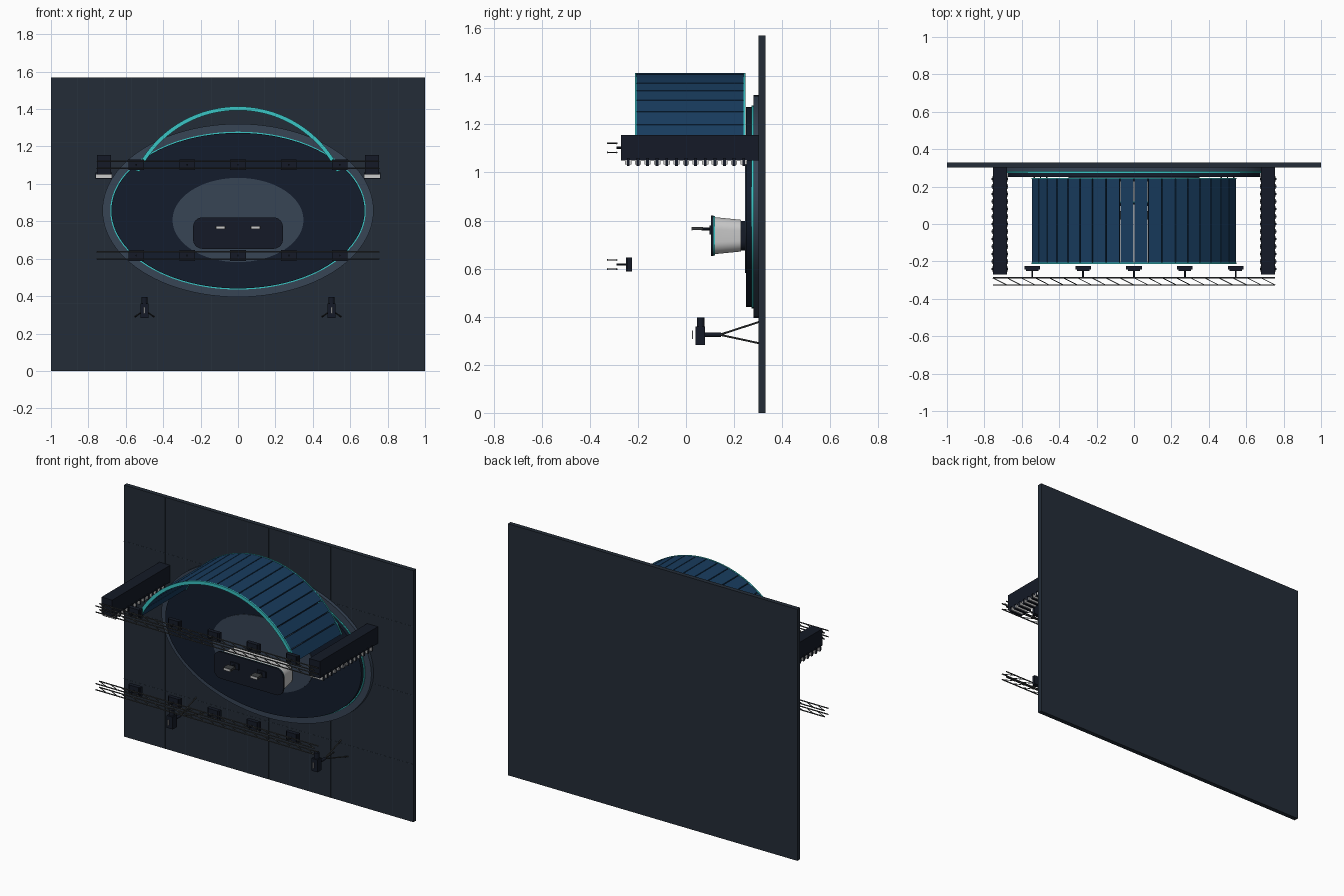
import bpy, bmesh
from math import sin, cos, pi, radians
from mathutils import Vector, Matrix

if "Cube" in bpy.data.objects:
    bpy.data.objects.remove(bpy.data.objects["Cube"], do_unlink=True)


def material(name, *rgb):
    m = bpy.data.materials.new(name)
    colour = [(c / 255) ** 2.2 for c in rgb] + [1]
    m.diffuse_color = colour
    m.use_nodes = True
    m.node_tree.nodes["Principled BSDF"].inputs["Base Color"].default_value = colour
    return m


FLOOR = material("floor grey", 40, 48, 58)
SEAM = material("seam grey", 48, 57, 68)
DECK = material("deck navy", 26, 34, 48)
RIM = material("rim slate", 58, 70, 86)
CYAN = material("cyan glow", 60, 195, 195)
BLUE = material("screen blue", 30, 62, 94)
BLACK = material("equipment black", 27, 32, 43)
METAL = material("truss metal", 62, 65, 66)
PALE = material("pale grey", 200, 203, 200)


def finish(name, bm, mat):
    bmesh.ops.recalc_face_normals(bm, faces=bm.faces)
    for f in bm.faces:
        f.smooth = True
    for e in bm.edges:
        e.smooth = len(e.link_faces) == 2 and e.calc_face_angle() < 0.6
    mesh = bpy.data.meshes.new(name)
    bm.to_mesh(mesh)
    bm.free()
    mesh.materials.append(mat)
    ob = bpy.data.objects.new(name, mesh)
    bpy.context.collection.objects.link(ob)
    return ob


def add_box(bm, lo, hi, turn=None):
    lo, hi = Vector(lo), Vector(hi)
    m = Matrix.Translation((lo + hi) / 2) @ Matrix.Diagonal((*(hi - lo), 1))
    bmesh.ops.create_cube(bm, size=1, matrix=(turn @ m) if turn else m)


def add_rod(bm, a, b, r, sides=6):
    a, b = Vector(a), Vector(b)
    d = b - a
    m = Matrix.Translation((a + b) / 2) @ d.to_track_quat("Z", "Y").to_matrix().to_4x4()
    bmesh.ops.create_cone(bm, cap_ends=True, segments=sides, radius1=r, radius2=r,
                          depth=d.length, matrix=m)


def box(name, lo, hi, mat):
    bm = bmesh.new()
    add_box(bm, lo, hi)
    return finish(name, bm, mat)


def prism(name, front, y0, y1, mat, back=None):
    """Joins an x-z outline at y0 to a matching outline at y1."""
    bm = bmesh.new()
    a = [bm.verts.new((x, y0, z)) for x, z in front]
    b = [bm.verts.new((x, y1, z)) for x, z in (back or front)]
    bm.faces.new(a)
    bm.faces.new(b)
    for i in range(len(a)):
        j = (i + 1) % len(a)
        bm.faces.new((a[i], a[j], b[j], b[i]))
    return finish(name, bm, mat)


def ellipse(cz, rx, rz, n=96):
    return [(rx * cos(2 * pi * i / n), cz + rz * sin(2 * pi * i / n)) for i in range(n)]


def rounded(cz, hx, hz, r, n=8):
    pts = []
    for q, (sx, sz) in enumerate([(1, 1), (-1, 1), (-1, -1), (1, -1)]):
        for i in range(n + 1):
            t = (q + i / n) * pi / 2
            pts.append((sx * (hx - r) + r * cos(t), cz + sz * (hz - r) + r * sin(t)))
    return pts


# Base slab with faint panel seams
box("base_slab", (-1, 0.302, 0), (1, 0.33, 1.57), FLOOR)
bm = bmesh.new()
for i in range(1, 14):
    x = -1 + i / 7
    add_box(bm, (x - 0.001, 0.301, 0), (x + 0.001, 0.303, 1.57))
for z in (0.36, 0.79, 1.22):
    add_box(bm, (-1, 0.301, z - 0.001), (1, 0.303, z + 0.001))
finish("slab_seams", bm, SEAM)

# Oval platform
prism("platform_rim", ellipse(0.858, 0.725, 0.463), 0.28, 0.303, RIM)
prism("platform_glow", ellipse(0.857, 0.683, 0.422), 0.272, 0.281, CYAN)
prism("platform_deck", ellipse(0.857, 0.677, 0.416), 0.25, 0.281, DECK)
prism("inner_dais", ellipse(0.807, 0.35, 0.225), 0.245, 0.252, RIM)

# Central desk
prism("desk_plinth", rounded(0.737, 0.2, 0.062, 0.04), 0.225, 0.247, BLACK)
prism("desk_body", rounded(0.737, 0.232, 0.077, 0.05), 0.118, 0.228, PALE,
      rounded(0.737, 0.216, 0.066, 0.045))
prism("desk_glow", rounded(0.737, 0.237, 0.082, 0.05), 0.113, 0.12, CYAN)
prism("desk_top", rounded(0.737, 0.24, 0.084, 0.05), 0.104, 0.114, BLACK)
for side, s in (("right", -1), ("left", 1)):
    x = 0.093 * s
    box(side + "_monitor", (x - 0.026, 0.025, 0.76), (x + 0.026, 0.07, 0.774), METAL)
    box(side + "_monitor_edge", (x - 0.022, 0.023, 0.758), (x + 0.022, 0.026, 0.772), PALE)
    bm = bmesh.new()
    add_rod(bm, (x, 0.065, 0.765), (x, 0.1, 0.765), 0.006, 8)
    add_box(bm, (x - 0.03, 0.097, 0.742), (x + 0.03, 0.105, 0.78))
    finish(side + "_monitor_stand", bm, BLACK)

# Curved screen wall with glowing edges
ARC_Z, R_IN, R_OUT, STEP, PANELS = 0.805, 0.588, 0.609, 7.1, 18
bm = bmesh.new()
for i in range(PANELS):
    angle = radians((i - (PANELS - 1) / 2) * STEP)
    turn = Matrix.Translation((0, 0, ARC_Z)) @ Matrix.Rotation(angle, 4, "Y")
    add_box(bm, (-0.035, -0.205, R_IN + 0.002), (0.035, 0.24, R_OUT - 0.002), turn)
finish("screen_panels", bm, BLUE)
half = radians(STEP * PANELS / 2)
angles = [half * (i / 24 - 1) for i in range(49)]
arc = [(R_OUT * sin(t), ARC_Z + R_OUT * cos(t)) for t in angles]
arc += [(R_IN * sin(t), ARC_Z + R_IN * cos(t)) for t in reversed(angles)]
prism("screen_front_edge", arc, -0.213, -0.205, CYAN)
prism("screen_back_edge", arc, 0.24, 0.247, CYAN)

# Side speaker columns with slatted faces
for side, s in (("right", -1), ("left", 1)):
    x = 0.717 * s
    box(side + "_column", (x - 0.037, -0.27, 1.05), (x + 0.037, 0.303, 1.155), BLACK)
    slats, ribs = bmesh.new(), bmesh.new()
    for i in range(13):
        y = -0.24 + i * 0.04
        add_box(slats, (x - 0.043, y - 0.013, 1.032), (x + 0.043, y + 0.013, 1.051))
        add_box(ribs, (x - 0.044, y - 0.006, 1.027), (x + 0.044, y + 0.006, 1.06))
    finish(side + "_column_slats", slats, PALE)
    finish(side + "_column_ribs", ribs, BLACK)

# Two lighting trusses, each with five lamps
for label, cz in (("upper", 1.102), ("lower", 0.617)):
    bm = bmesh.new()
    bays, bay = 20, 1.51 / 20
    for z in (cz - 0.019, cz + 0.019):
        for y in (-0.326, -0.288):
            add_rod(bm, (-0.755, y, z), (0.755, y, z), 0.004)
        for i in range(bays):
            x = -0.755 + i * bay
            add_rod(bm, (x, -0.288, z), (x + bay, -0.326, z), 0.0025)
    finish(label + "_truss", bm, METAL)
    for i in range(5):
        x = (i - 2) * 0.272
        bm = bmesh.new()
        add_rod(bm, (x, -0.29, cz), (x, -0.245, cz), 0.005, 8)
        add_box(bm, (x - 0.033, -0.25, cz - 0.029), (x + 0.033, -0.236, cz + 0.029))
        add_box(bm, (x - 0.042, -0.243, cz - 0.029), (x + 0.042, -0.224, cz + 0.029))
        finish(f"{label}_lamp_{i + 1}", bm, BLACK)

# Tripod cameras
for side, s in (("right", -1), ("left", 1)):
    x = 0.5 * s
    bm = bmesh.new()
    add_box(bm, (x - 0.021, 0.04, 0.283), (x + 0.021, 0.08, 0.36))
    add_rod(bm, (x, 0.061, 0.355), (x, 0.061, 0.396), 0.016, 16)
    add_rod(bm, (x, 0.078, 0.325), (x, 0.145, 0.325), 0.009, 12)
    finish(side + "_camera", bm, BLACK)
    box(side + "_camera_handle", (x - 0.004, 0.025, 0.308), (x + 0.004, 0.03, 0.342), PALE)
    bm = bmesh.new()
    for dx, z in ((-0.05, 0.29), (0.05, 0.29), (0, 0.378)):
        add_rod(bm, (x, 0.14, 0.325), (x + dx, 0.303, z), 0.004)
    finish(side + "_tripod_legs", bm, METAL)
